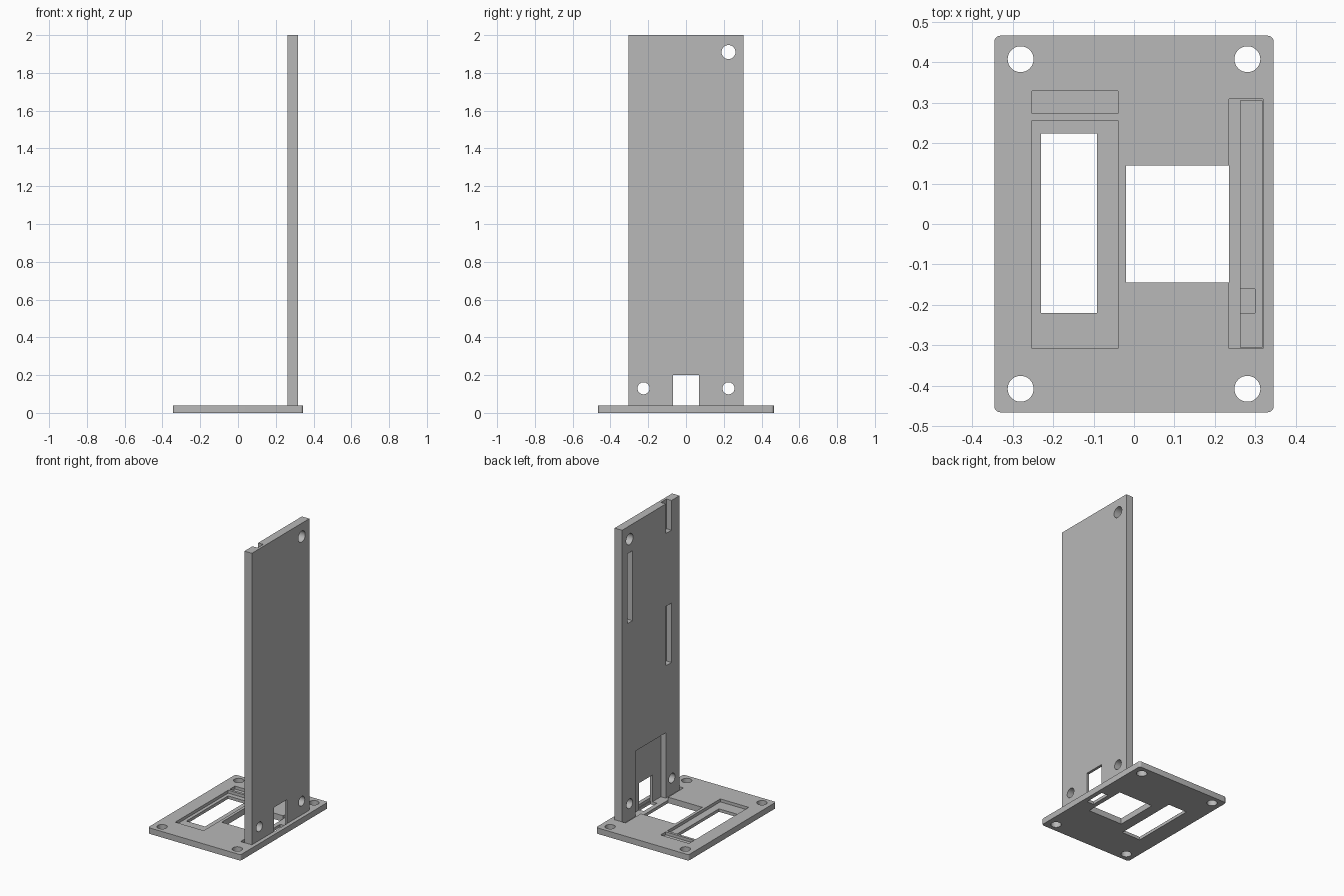
import bpy, bmesh, math
from mathutils import Matrix

default = bpy.data.objects.get("Cube")
if default:
    bpy.data.objects.remove(default, do_unlink=True)

grey = bpy.data.materials.new("plain grey")
grey.use_nodes = True
colour = (0.48, 0.48, 0.48, 1)
grey.diffuse_color = colour
grey.node_tree.nodes["Principled BSDF"].inputs["Base Color"].default_value = colour


def finish(name, bm):
    mesh = bpy.data.meshes.new(name)
    bm.to_mesh(mesh)
    bm.free()
    mesh.materials.append(grey)
    obj = bpy.data.objects.new(name, mesh)
    bpy.context.collection.objects.link(obj)
    return obj


def box(name, x, y, z, round_corners=0):
    """Box between the (low, high) pairs, with optional rounded upright edges."""
    bm = bmesh.new()
    bmesh.ops.create_cube(bm, size=1)
    for v in bm.verts:
        v.co = [a + (b - a) * (c + 0.5) for (a, b), c in zip((x, y, z), v.co)]
    if round_corners:
        upright = [e for e in bm.edges
                   if abs(e.verts[0].co.z - e.verts[1].co.z) > 0.001]
        bmesh.ops.bevel(bm, geom=upright, offset=round_corners, segments=5,
                        profile=0.5, affect='EDGES')
    return finish(name, bm)


def drill(centre, radius, axis='Z'):
    """Round cutter through a thin plate."""
    bm = bmesh.new()
    matrix = Matrix.Translation(centre)
    if axis == 'X':
        matrix = matrix @ Matrix.Rotation(math.pi / 2, 4, 'Y')
    bmesh.ops.create_cone(bm, cap_ends=True, segments=40, radius1=radius,
                          radius2=radius, depth=0.2, matrix=matrix)
    return finish("hole_cutter", bm)


def cut(target, cutters):
    for cutter in cutters:
        cutter.hide_render = True
        mod = target.modifiers.new("cut", 'BOOLEAN')
        mod.operation = 'DIFFERENCE'
        mod.solver = 'EXACT'
        mod.object = cutter
    bpy.ops.object.select_all(action='DESELECT')
    bpy.context.view_layer.objects.active = target
    target.select_set(True)
    for mod in list(target.modifiers):
        bpy.ops.object.modifier_apply(modifier=mod.name)
    for cutter in cutters:
        bpy.data.objects.remove(cutter, do_unlink=True)
    bpy.ops.object.shade_smooth_by_angle(angle=math.radians(30))


THROUGH = (-0.1, 0.1)
POCKET = (0.02, 0.1)

# Base plate: corner holes, two windows, sunken pockets, slot under the panel
base = box("base_plate", (-0.345, 0.345), (-0.465, 0.465), (0, 0.04), 0.015)
cut(base, [drill((sx * 0.28, sy * 0.407, 0), 0.032)
           for sx in (-1, 1) for sy in (-1, 1)] + [
    box("long_window", (-0.23, -0.091), (-0.22, 0.223), THROUGH),
    box("square_window", (-0.02, 0.235), (-0.145, 0.145), THROUGH),
    box("cable_slot", (0.265, 0.315), (-0.07, 0.07), THROUGH),
    box("long_pocket", (-0.252, -0.04), (-0.307, 0.256), POCKET),
    box("small_pocket", (-0.252, -0.04), (0.273, 0.328), POCKET),
    box("panel_pocket", (0.2345, 0.319), (-0.308, 0.309), POCKET),
])

# Upright panel: screw holes, bottom opening, recesses on the inner face
panel = box("upright_panel", (0.262, 0.317), (-0.305, 0.305), (0.02, 2))
DEPTH = (0.2, 0.299)
cut(panel, [
    drill((0.29, -0.225, 0.13), 0.032, 'X'),
    drill((0.29, 0.225, 0.13), 0.032, 'X'),
    drill((0.29, 0.225, 1.91), 0.037, 'X'),
    box("opening", (0.2, 0.4), (-0.07, 0.07), (-0.1, 0.2)),
    box("wide_recess", DEPTH, (-0.16, 0.16), (-0.1, 0.46)),
    box("top_notch", DEPTH, (-0.22, -0.16), (1.8, 2.1)),
    box("middle_slot", DEPTH, (-0.22, -0.16), (0.91, 1.31)),
    box("upper_slot", DEPTH, (0.195, 0.25), (1.35, 1.82)),
])
